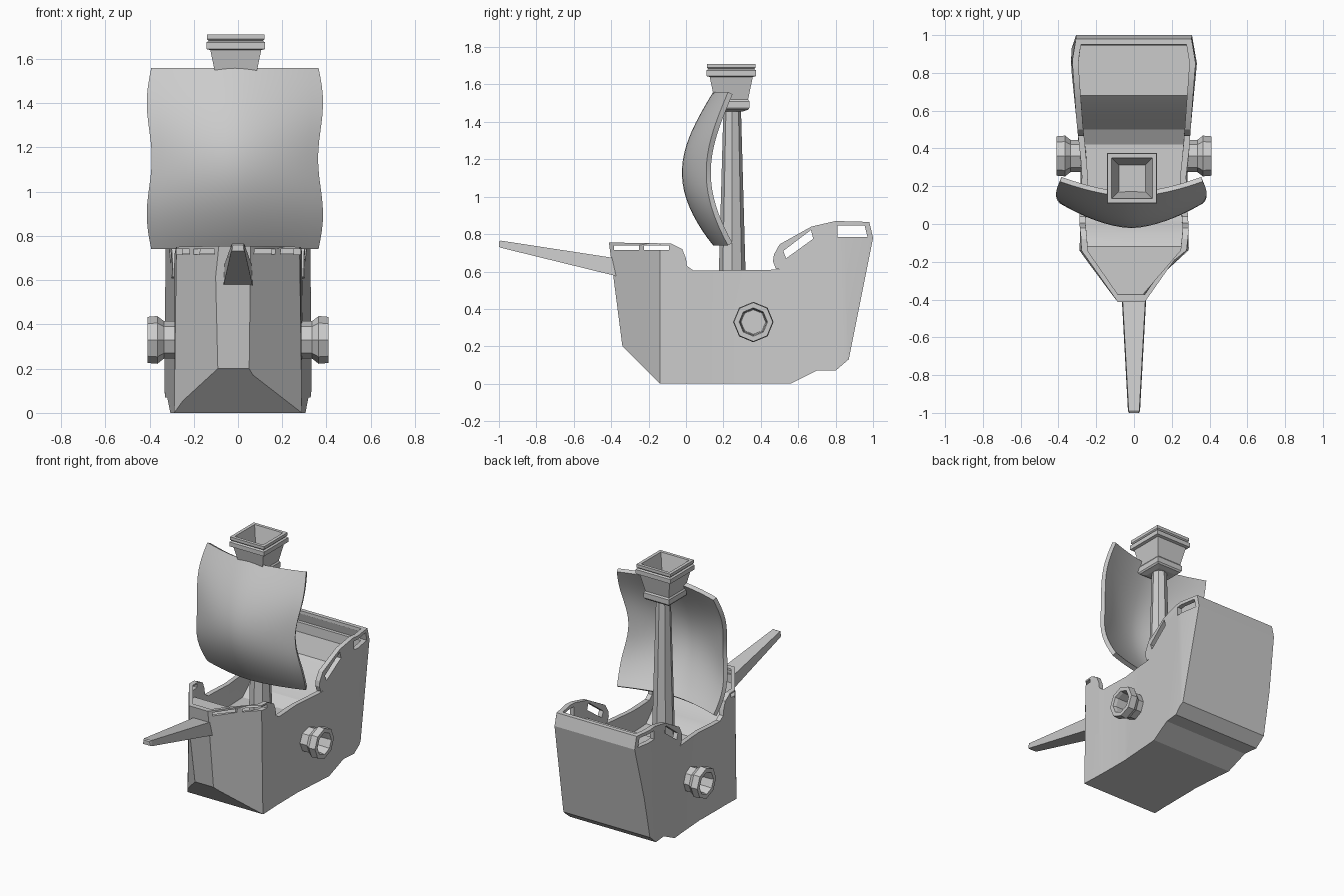
import bpy, bmesh, math
from math import sin, cos, pi, radians

if "Cube" in bpy.data.objects:
    bpy.data.objects.remove(bpy.data.objects["Cube"])


def make(name, verts, faces, smooth=None):
    me = bpy.data.meshes.new(name)
    me.from_pydata(verts, [], faces)
    bm = bmesh.new()
    bm.from_mesh(me)
    bmesh.ops.recalc_face_normals(bm, faces=bm.faces)
    bm.to_mesh(me)
    bm.free()
    ob = bpy.data.objects.new(name, me)
    bpy.context.collection.objects.link(ob)
    if smooth:
        shade(ob, smooth)
    return ob


def activate(ob):
    bpy.ops.object.select_all(action='DESELECT')
    ob.select_set(True)
    bpy.context.view_layer.objects.active = ob


def shade(ob, deg):
    activate(ob)
    bpy.ops.object.shade_smooth_by_angle(angle=radians(deg))


def loft(name, rings, smooth=None):
    """Skin equal-length rings and cap both ends."""
    n = len(rings[0])
    verts = [p for r in rings for p in r]
    faces = [(i * n + j, i * n + (j + 1) % n, (i + 1) * n + (j + 1) % n, (i + 1) * n + j)
             for i in range(len(rings) - 1) for j in range(n)]
    faces += [tuple(range(n)), tuple(range(len(verts) - n, len(verts)))]
    return make(name, verts, faces, smooth)


def side_prism(name, yz, w=0.6):
    return loft(name, [[(x, y, z) for y, z in yz] for x in (-w, w)])


def plan_prism(name, inset=0.0):
    """Hull plan shape, lofted from below the keel to above the rails."""
    low = [(0, -.367), (.29, -.14), (.285, 0), (.283, .25), (.30, .5), (.335, .85), (.335, 1.0), (.335, 1.1)]
    high = [(0, -.53), (.275, -.14), (.29, 0), (.272, .25), (.30, .5), (.325, .85), (.30, 1.0), (.29, 1.1)]
    rings = []
    for half, z in ((low, -.1), (high, 1.0)):
        h = [(x - inset, y) if x else (0, y + inset * 1.2) for x, y in half]
        full = h + [(-x, y) for x, y in reversed(h[1:])]
        rings.append([(x, y, z) for x, y in full])
    return loft(name, rings)


def boolean(ob, cutter, op):
    activate(ob)
    m = ob.modifiers.new(op, 'BOOLEAN')
    m.operation, m.object, m.solver = op, cutter, 'EXACT'
    bpy.ops.object.modifier_apply(modifier=m.name)
    bpy.data.objects.remove(cutter)


# Hull: side profile crossed with the plan shape
hull = side_prism("hull", [
    (-.14, 0), (.56, 0), (.70, .07), (.80, .07), (.87, .13), (1.0, .78), (.98, .865),
    (.80, .87), (.67, .84), (.50, .745), (.47, .69), (.465, .655), (.48, .615), (.51, .61),
    (.04, .605), (.005, .63), (0, .67), (-.02, .72), (-.08, .75), (-.412, .755), (-.34, .2)])
boolean(hull, plan_prism("plan"), 'INTERSECT')

# Hollow above the stepped deck
cavity = side_prism("cavity", [
    (-.385, .98), (-.37, .66), (-.12, .66), (-.05, .61), (.02, .51), (.08, .46), (.42, .45),
    (.50, .50), (.56, .59), (.68, .72), (.945, .72), (.955, .98)])
boolean(cavity, plan_prism("inner_plan", .032), 'INTERSECT')
boolean(hull, cavity, 'DIFFERENCE')

# Rail openings
for quad in ([(-.385, .715), (-.25, .715), (-.25, .74), (-.385, .74)],
             [(-.225, .715), (-.09, .715), (-.09, .74), (-.225, .74)],
             [(.81, .785), (.97, .785), (.955, .845), (.81, .845)],
             [(.535, .67), (.68, .775), (.668, .822), (.52, .71)]):
    boolean(hull, side_prism("opening", quad), 'DIFFERENCE')
shade(hull, 20)

# Bowsprit
loft("bowsprit", [[(-w, y, z0), (w, y, z0), (v, y, z1), (-v, y, z1)]
                  for w, v, y, z0, z1 in ((.066, .062, -.37, .575, .67), (.032, .028, -.99, .727, .765),
                                          (.027, .023, -1.0, .732, .76))])

# Cannons: eight-sided flared barrels
barrel = [(.24, .085), (.335, .085), (.365, .108), (.41, .104), (.41, .076), (.39, .07), (.27, .065)]
for s, side in ((1, "right"), (-1, "left")):
    loft("cannon_" + side, [[(s * x, .36 + r * sin(k * pi / 4), .33 + r * cos(k * pi / 4))
                             for k in range(8)] for x, r in barrel])

# Mast
loft("mast", [[(r * cos(k * pi / 4), .247 + r * sin(k * pi / 4), z) for k in range(8)]
              for z, r in ((.43, .076), (1.54, .045))])

# Crow's nest: stacked square sections, open on top
nest = [(.06, 1.455), (.09, 1.465), (.097, 1.475), (.097, 1.51), (.09, 1.52), (.115, 1.64), (.133, 1.645),
        (.133, 1.675), (.122, 1.682), (.13, 1.69), (.13, 1.71), (.108, 1.71), (.07, 1.54)]
loft("crows_nest", [[(a * h - .01, .242 + b * h, z) for a, b in ((-1, -1), (1, -1), (1, 1), (-1, 1))]
                    for h, z in nest])

# Sail: billowing sheet with thickness
NU, NV = 16, 20
verts = []
for j in range(NV + 1):
    t = j / NV
    bulge = sin(pi * t ** .93)
    half = .378 + .012 * sin(pi * t) + .014 * sin(3 * pi * t)
    for i in range(NU + 1):
        u = 2 * i / NU - 1
        y = .145 - .167 * bulge + (.08 + .05 * bulge) * abs(u) ** 1.7
        verts.append((u * half - .014, y, .74 + .82 * t))
W = NU + 1
sail = make("sail", verts, [(j * W + i, j * W + i + 1, (j + 1) * W + i + 1, (j + 1) * W + i)
                            for j in range(NV) for i in range(NU)])
if sail.data.polygons[0].normal.y > 0:
    sail.data.flip_normals()
m = sail.modifiers.new("thickness", 'SOLIDIFY')
m.thickness, m.offset = .028, -1
activate(sail)
bpy.ops.object.modifier_apply(modifier=m.name)
shade(sail, 40)
